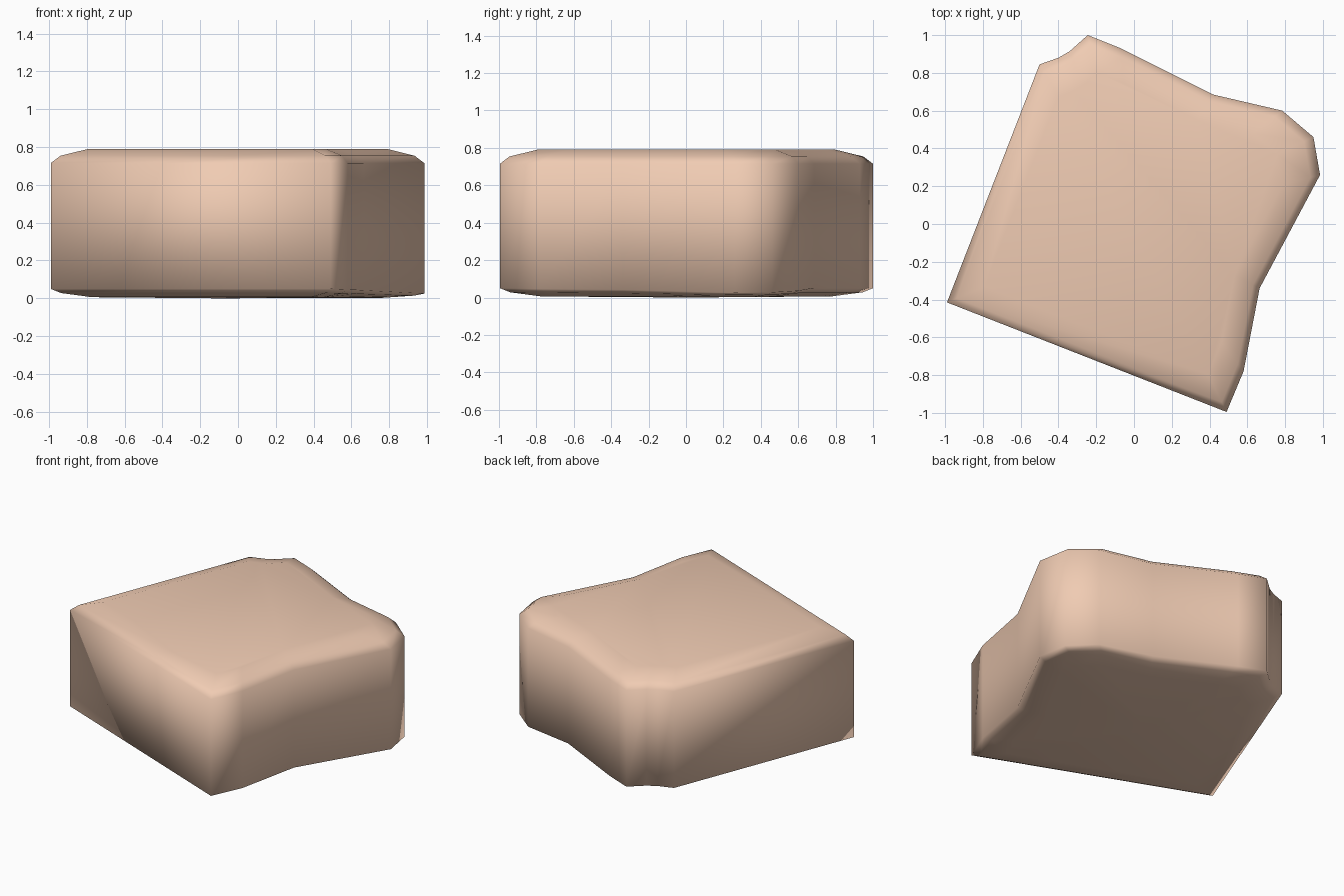
import bpy, bmesh

if "Cube" in bpy.data.objects:
    bpy.data.objects.remove(bpy.data.objects["Cube"])

# Plan outline of the stone, counter-clockwise from the left corner
outline = [(-0.99, -0.415), (0.49, -0.995), (0.58, -0.78), (0.665, -0.34),
           (0.985, 0.26), (0.95, 0.46), (0.785, 0.60), (0.42, 0.685),
           (-0.07, 0.93), (-0.245, 1.0), (-0.34, 0.915), (-0.40, 0.88),
           (-0.50, 0.845)]

# Rounded side profile: (scale of outline, height)
profile = [(0.78, 0.006), (0.945, 0.028), (1.0, 0.05),
           (1.0, 0.715), (0.948, 0.754), (0.80, 0.79)]

bm = bmesh.new()
rings = []
for s, z in profile:
    ring = []
    for x, y in outline:
        # the bottom rim dips slightly toward the right-hand corner
        drop = 0.5 * z * max(0, x - 0.5) / 0.49 if z < 0.1 else 0
        ring.append(bm.verts.new((x * s, y * s, z - drop)))
    rings.append(ring)

# Sides, flat top and slightly bulged underside
n = len(outline)
for a, b in zip(rings, rings[1:]):
    for i in range(n):
        j = (i + 1) % n
        bm.faces.new((a[i], a[j], b[j], b[i]))
bm.faces.new(rings[-1])
base = bm.verts.new((-0.1, 0, 0))
for i in range(n):
    bm.faces.new((rings[0][(i + 1) % n], rings[0][i], base))
bmesh.ops.recalc_face_normals(bm, faces=bm.faces)
for f in bm.faces:
    f.smooth = True

mesh = bpy.data.meshes.new("stone_block")
bm.to_mesh(mesh)
bm.free()
block = bpy.data.objects.new("stone_block", mesh)
bpy.context.collection.objects.link(block)

# Warm clay colour
clay = bpy.data.materials.new("clay")
clay.diffuse_color = (0.87, 0.60, 0.45, 1)
clay.use_nodes = True
clay.node_tree.nodes["Principled BSDF"].inputs["Base Color"].default_value = clay.diffuse_color
mesh.materials.append(clay)
